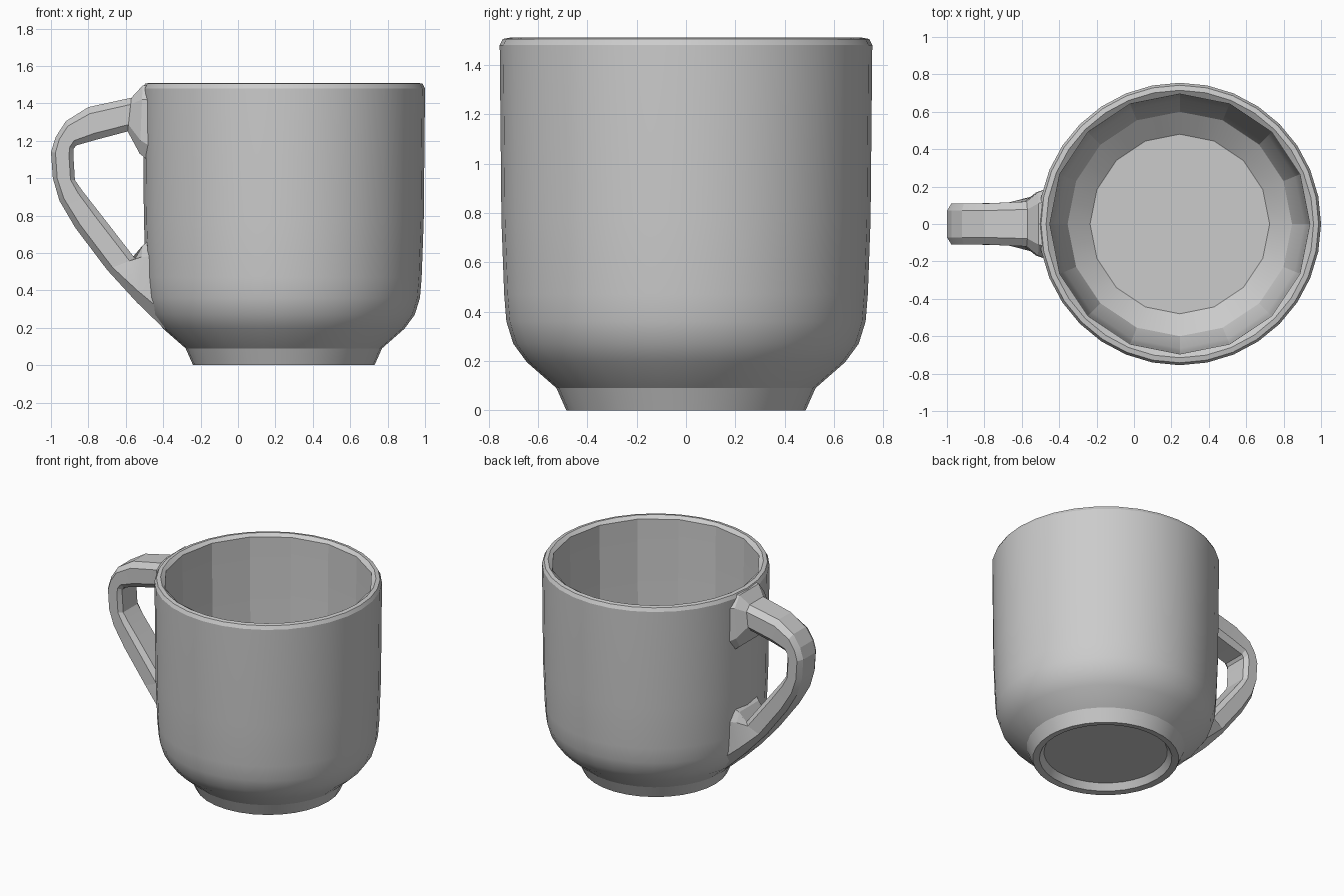
import bpy, bmesh, math
from mathutils import Vector

if "Cube" in bpy.data.objects:
    bpy.data.objects.remove(bpy.data.objects["Cube"])

CX = 0.245      # centre of the cup along x
N = 32          # sides of the outer wall


def finish(bm, name, angle):
    bmesh.ops.recalc_face_normals(bm, faces=bm.faces)
    mesh = bpy.data.meshes.new(name)
    bm.to_mesh(mesh)
    bm.free()
    ob = bpy.data.objects.new(name, mesh)
    bpy.context.collection.objects.link(ob)
    bpy.ops.object.select_all(action='DESELECT')
    ob.select_set(True)
    bpy.context.view_layer.objects.active = ob
    bpy.ops.object.shade_smooth_by_angle(angle=math.radians(angle))
    return ob


def skin(bm, rings):
    """Join consecutive closed rings of vertices and cap both ends."""
    for a, b in zip(rings, rings[1:]):
        n = len(a)
        for i in range(n):
            bm.faces.new((a[i], a[(i + 1) % n], b[(i + 1) % n], b[i]))
    bm.faces.new(rings[0])
    bm.faces.new(rings[-1])


# Cup: lathe profile from the recessed base, up the outside, down the inside
outer = [(0.41, 0.05), (0.44, 0.005), (0.485, 0.0), (0.525, 0.09), (0.645, 0.195),
         (0.70, 0.27), (0.728, 0.36), (0.737, 0.47), (0.748, 0.77),
         (0.755, 1.48), (0.742, 1.505), (0.715, 1.51)]
inner = [(0.695, 1.49), (0.685, 0.75), (0.665, 0.42), (0.60, 0.27), (0.48, 0.18)]
bm = bmesh.new()
rings = []
for k, (r, z) in enumerate(outer + inner):
    ring = []
    for i in range(N):
        # the inside has broader facets, half as many as the outside
        f = math.cos(2 * math.pi / N) if k >= len(outer) and i % 2 else 1
        a = 2 * math.pi * i / N
        ring.append(bm.verts.new((CX + r * f * math.cos(a), r * f * math.sin(a), z)))
    rings.append(ring)
skin(bm, rings)
finish(bm, "cup", 20)

# Handle: chamfered sections between outer and inner edge (x, z), with half width
stations = [
    ((-0.46, 1.50), (-0.46, 1.08), 0.19),
    ((-0.51, 1.495), (-0.525, 1.13), 0.17),
    ((-0.57, 1.43), (-0.59, 1.25), 0.12),
    ((-0.80, 1.38), (-0.76, 1.205), 0.11),
    ((-0.92, 1.305), (-0.865, 1.175), 0.11),
    ((-0.975, 1.22), (-0.88, 1.155), 0.11),
    ((-1.00, 1.14), (-0.88, 1.12), 0.11),
    ((-0.99, 1.00), (-0.872, 0.99), 0.11),
    ((-0.955, 0.88), (-0.83, 0.93), 0.11),
    ((-0.87, 0.735), (-0.74, 0.815), 0.11),
    ((-0.70, 0.51), (-0.55, 0.57), 0.115),
    ((-0.54, 0.335), (-0.51, 0.64), 0.15),
    ((-0.39, 0.19), (-0.46, 0.68), 0.18),
]
# section corners: (share of half width, share of the way from outer to inner)
section = [(-0.65, 0), (0.65, 0), (1, 0.2), (1, 0.8), (0.75, 1), (-0.75, 1), (-1, 0.8), (-1, 0.2)]
bm = bmesh.new()
rings = []
for o, i, w in stations:
    po, pi = Vector((o[0], 0, o[1])), Vector((i[0], 0, i[1]))
    rings.append([bm.verts.new(po.lerp(pi, t) + Vector((0, w * s, 0))) for s, t in section])
skin(bm, rings)
finish(bm, "handle", 15)
